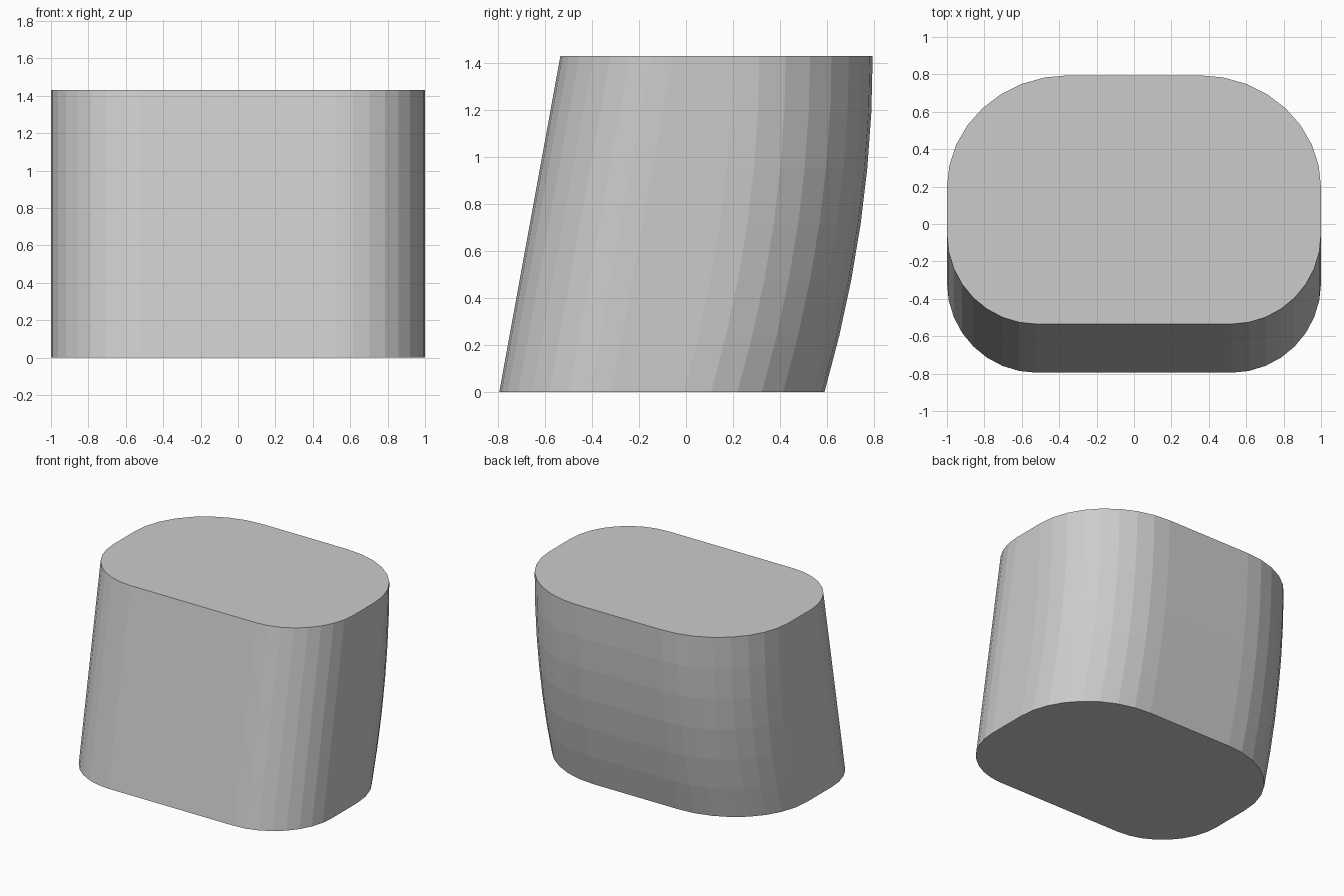
import bpy, bmesh
from math import sin, cos, pi

if "Cube" in bpy.data.objects:
    bpy.data.objects.remove(bpy.data.objects["Cube"])

HEIGHT = 1.43
BANDS = 6      # levels of the curved back
SEGS = 8       # facets per rounded corner


def corner(cx, cy, rx, ry, start):
    """Quarter ellipse of points, counter-clockwise from the start angle."""
    return [(cx + rx * cos(start + pi / 2 * i / SEGS),
             cy + ry * sin(start + pi / 2 * i / SEGS)) for i in range(SEGS + 1)]


def section(t):
    """Rounded outline at height fraction t: front leans straight, back bows."""
    front = -0.795 + 0.26 * t
    back = 0.59 + 0.205 * (1 - (1 - t) ** 2)
    return (corner(0.35, back - 0.6, 0.65, 0.6, 0)
            + corner(-0.35, back - 0.6, 0.65, 0.6, pi / 2)
            + corner(-0.52, front + 0.48, 0.48, 0.48, pi)
            + corner(0.52, front + 0.48, 0.48, 0.48, 3 * pi / 2))


# Loft the outlines into a closed block
bm = bmesh.new()
rings = []
for k in range(BANDS + 1):
    t = k / BANDS
    rings.append([bm.verts.new((x, y, HEIGHT * t)) for x, y in section(t)])
for low, high in zip(rings, rings[1:]):
    n = len(low)
    for i in range(n):
        j = (i + 1) % n
        bm.faces.new((low[i], low[j], high[j], high[i]))
bm.faces.new(rings[0][::-1])
bm.faces.new(rings[-1])
bmesh.ops.recalc_face_normals(bm, faces=bm.faces)

mesh = bpy.data.meshes.new("leaning_rounded_block")
bm.to_mesh(mesh)
bm.free()
block = bpy.data.objects.new("leaning_rounded_block", mesh)
bpy.context.collection.objects.link(block)
